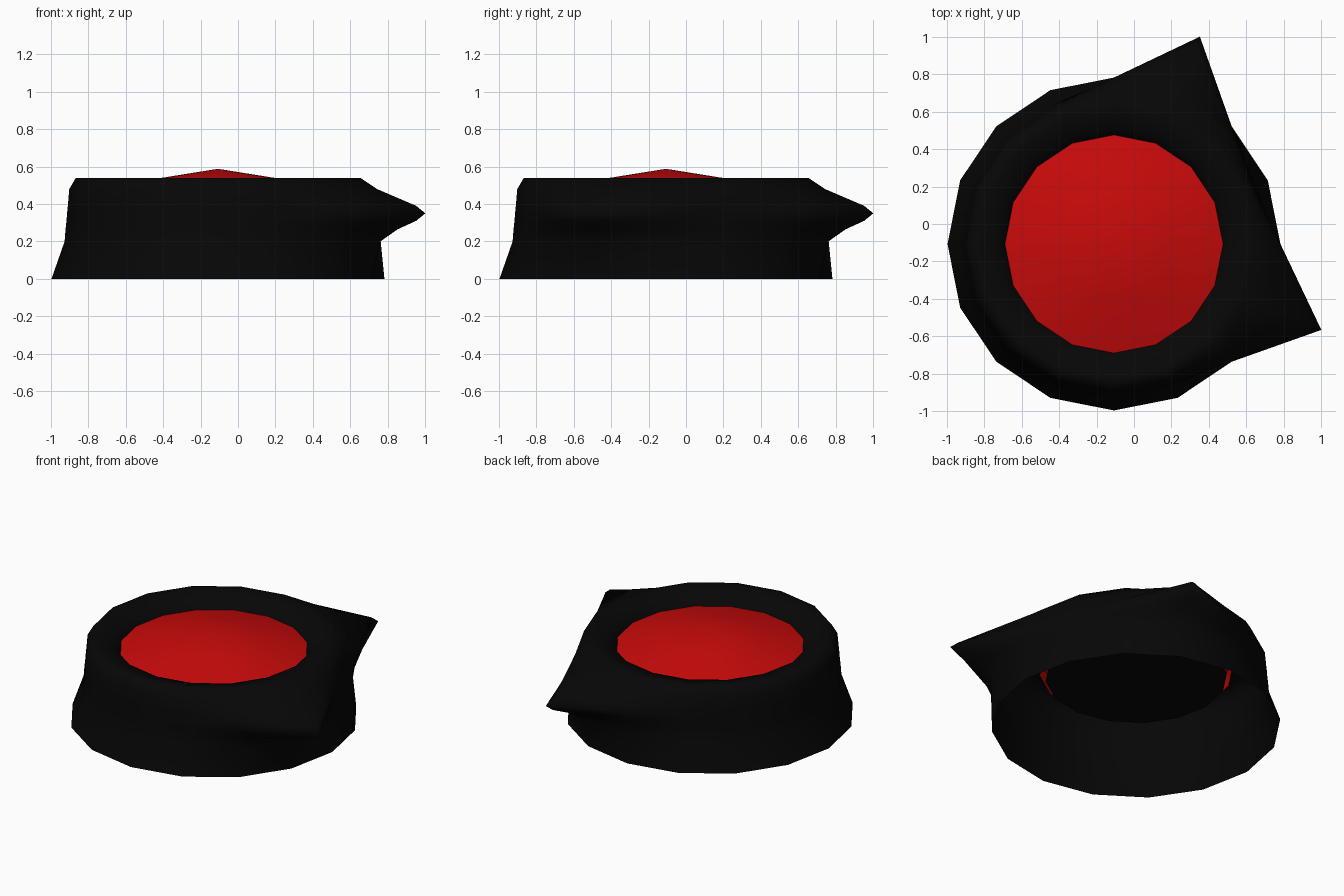
import bpy, bmesh, math

if "Cube" in bpy.data.objects:
    bpy.data.objects.remove(bpy.data.objects["Cube"])

SIDES = 16
CX = CY = -0.107          # body axis, offset because of the two pointed corners


def paint(name, rgb):
    m = bpy.data.materials.new(name)
    m.diffuse_color = (*rgb, 1)
    m.use_nodes = True
    m.node_tree.nodes["Principled BSDF"].inputs["Base Color"].default_value = m.diffuse_color
    return m


def lathe(name, rings, mat, radius=None, angle=180):
    """Loft 16-sided rings of (radius, z); radius 0 closes to a point."""
    bm = bmesh.new()
    prev = None
    for k, (r, z) in enumerate(rings):
        if r == 0:
            ring = [bm.verts.new((CX, CY, z))] * SIDES
        else:
            ring = []
            for i in range(SIDES):
                a = math.tau * i / SIDES
                q = radius(i, k, r) if radius else r
                ring.append(bm.verts.new((CX + q * math.cos(a), CY + q * math.sin(a), z)))
        if prev:
            for i in range(SIDES):
                j = (i + 1) % SIDES
                f = [prev[i], prev[j], ring[j], ring[i]]
                bm.faces.new(list(dict.fromkeys(f)))
        prev = ring
    me = bpy.data.meshes.new(name)
    bm.to_mesh(me)
    bm.free()
    ob = bpy.data.objects.new(name, me)
    bpy.context.collection.objects.link(ob)
    me.materials.append(mat)
    bpy.ops.object.select_all(action='DESELECT')
    ob.select_set(True)
    bpy.context.view_layer.objects.active = ob
    bpy.ops.object.shade_smooth_by_angle(angle=math.radians(angle))
    return ob


black = paint("black", (0.002, 0.002, 0.002))
red = paint("red", (0.58, 0.003, 0.003))

# housing: open shell, with two pointed corners 90 degrees apart
housing = [(0.89, 0), (0.82, 0.2), (0.815, 0.265), (0.81, 0.31), (0.807, 0.35),
           (0.803, 0.39), (0.795, 0.48), (0.76, 0.54),
           (0.72, 0.54), (0.615, 0.51), (0.583, 0.46)]
tip = [0.89, 0.94, 1.04, 1.147, 1.2, 1.147, 0.92]
flank = [0.89, 0.87, 0.88, 0.888, 0.89, 0.88, 0.84]


def corner(i, k, r):
    if k < len(tip):
        if i in (3, 15):
            return tip[k]
        if i in (2, 4, 14, 0):
            return flank[k]
    return r


lathe("housing", housing, black, corner)

# button: shallow red dome with a short skirt
lathe("button", [(0.597, 0.385), (0.583, 0.46), (0.3, 0.54), (0, 0.588)], red, angle=40)

# dark plate under the button
lathe("under_plate", [(0.56, 0.34), (0, 0.34)], black)
